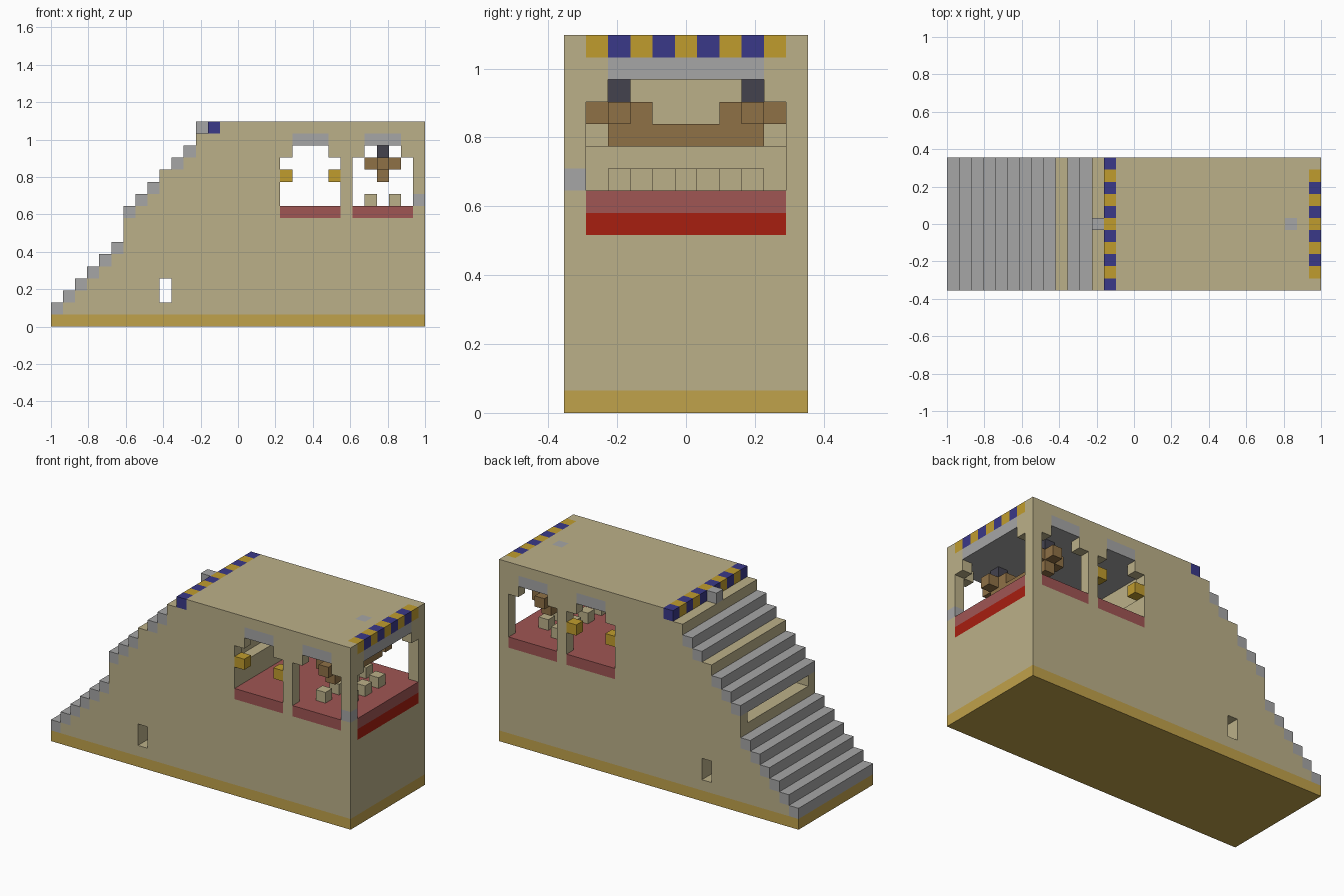
import bpy, bmesh
from mathutils import Vector

cube = bpy.data.objects.get("Cube")
if cube:
    bpy.data.objects.remove(cube, do_unlink=True)

# Block grid: length, depth and height in blocks
NX, NY, NZ = 31, 11, 17
UNIT = 2 / NX

COLOURS = {
    "sandstone": (0.50, 0.435, 0.25),
    "base_gold": (0.53, 0.36, 0.07),
    "bright_gold": (0.53, 0.335, 0.027),
    "stripe_blue": (0.042, 0.04, 0.25),
    "stone_grey": (0.38, 0.38, 0.38),
    "dark_iron": (0.056, 0.054, 0.076),
    "wood_brown": (0.275, 0.165, 0.062),
    "muted_red": (0.35, 0.092, 0.088),
    "bright_red": (0.39, 0.013, 0.005),
}


def make_material(name, rgb):
    mat = bpy.data.materials.new(name)
    mat.use_nodes = True
    mat.diffuse_color = (*rgb, 1)
    bsdf = next(n for n in mat.node_tree.nodes if n.type == 'BSDF_PRINCIPLED')
    bsdf.inputs["Base Color"].default_value = (*rgb, 1)
    bsdf.inputs["Roughness"].default_value = 0.9
    return mat


MATERIALS = {n: make_material(n, c) for n, c in COLOURS.items()}
grid = {}          # block position -> part name
part_colour = {}   # part name -> material name


def span(r):
    return range(r, r + 1) if isinstance(r, int) else range(r[0], r[1] + 1)


def fill(part, colour, x, y, z):
    """Put blocks of a part in an inclusive range, replacing what is there."""
    part_colour[part] = colour
    for i in span(x):
        for j in span(y):
            for k in span(z):
                grid[i, j, k] = part


def carve(x, y, z):
    for i in span(x):
        for j in span(y):
            for k in span(z):
                grid.pop((i, j, k), None)


ALL_Y = (0, NY - 1)
INNER_Y = (1, NY - 2)
WALLS = (0, NY - 1)
TOP = NZ - 1

# Base plate, main body and staircase
fill("base", "base_gold", (0, NX - 1), ALL_Y, 0)
fill("body", "sandstone", (13, NX - 1), ALL_Y, (1, TOP))
for i in range(13):
    height = i + 2 if i < 6 else i + 4
    fill("body", "sandstone", i, ALL_Y, (1, height - 1))
    if i not in (9, 12):
        fill("stair_treads", "stone_grey", i, ALL_Y, height - 1)
fill("stair_top_block", "stone_grey", 12, 5, TOP)

# Slot in the tall riser and the small opening through the body
carve((6, 7), INNER_Y, 8)
carve(9, ALL_Y, (2, 3))

# Cabin: room, floor, ceiling and the shelf at its rear
carve((19, 29), INNER_Y, (10, 14))
carve(18, INNER_Y, (12, 14))
fill("cabin_floor", "muted_red", (19, 29), INNER_Y, 9)
fill("cabin_ceiling", "stone_grey", (18, 29), INNER_Y, 15)

# Side windows with sills and lintels on both walls
for wall in WALLS:
    for start in (19, 25):
        carve((start, start + 4), wall, (10, 13))
        carve((start + 1, start + 3), wall, 14)
        fill("window_sills", "muted_red", (start, start + 4), wall, 9)
        fill("window_lintels", "stone_grey", (start + 1, start + 3), wall, 15)
    for i in (19, 23):
        fill("window_lamps", "bright_gold", i, wall, 12)

# End window with its sill, red band and lintel
carve(30, INNER_Y, (10, 13))
carve(30, (2, 8), 14)
fill("end_sill", "muted_red", 30, INNER_Y, 9)
fill("end_band", "bright_red", 30, INNER_Y, 8)
fill("end_lintel", "stone_grey", 30, (2, 8), 15)

# Grey corner block and roof block
fill("corner_block", "stone_grey", 30, 0, 10)
fill("roof_block", "stone_grey", 28, 5, TOP)

# Checkered stripes along both ends of the roof
for j in range(NY):
    if j % 2 == 0:
        fill("blue_stripes", "stripe_blue", 13, j, TOP)
    else:
        fill("gold_stripes", "bright_gold", 13, j, TOP)
for j in span(INNER_Y):
    if j % 2 == 0:
        fill("blue_stripes", "stripe_blue", 30, j, TOP)
    else:
        fill("gold_stripes", "bright_gold", 30, j, TOP)

# Hanging beam with crossed ends on iron hangers
fill("hanging_beam", "wood_brown", 27, (2, 8), 12)
for j in (2, 8):
    fill("hanging_beam", "wood_brown", (26, 28), j, 13)
    fill("hanging_beam", "wood_brown", 27, (j - 1, j + 1), 13)
    fill("beam_hangers", "dark_iron", 27, j, 14)

# Staggered rows of seats
for j in range(2, 9):
    fill("seats", "sandstone", 28 if j % 2 else 26, j, 10)


def build(part):
    """Make one object from the exposed sides of a part's blocks."""
    bm = bmesh.new()
    for cell in [c for c, p in grid.items() if p == part]:
        for axis in range(3):
            for side in (0, 1):
                near = list(cell)
                near[axis] += 2 * side - 1
                if tuple(near) in grid:
                    continue
                corners = [(0, 0), (1, 0), (1, 1), (0, 1)]
                if not side:
                    corners.reverse()
                verts = []
                for a, b in corners:
                    p = Vector(cell)
                    p[axis] += side
                    p[(axis + 1) % 3] += a
                    p[(axis + 2) % 3] += b
                    p -= Vector((NX / 2, NY / 2, 0))
                    verts.append(bm.verts.new(p * UNIT))
                bm.faces.new(verts)
    bmesh.ops.remove_doubles(bm, verts=bm.verts, dist=UNIT / 100)
    bmesh.ops.dissolve_limit(bm, angle_limit=0.01, verts=bm.verts, edges=bm.edges)
    mesh = bpy.data.meshes.new(part)
    bm.to_mesh(mesh)
    bm.free()
    mesh.materials.append(MATERIALS[part_colour[part]])
    bpy.context.scene.collection.objects.link(bpy.data.objects.new(part, mesh))


for part in part_colour:
    build(part)
